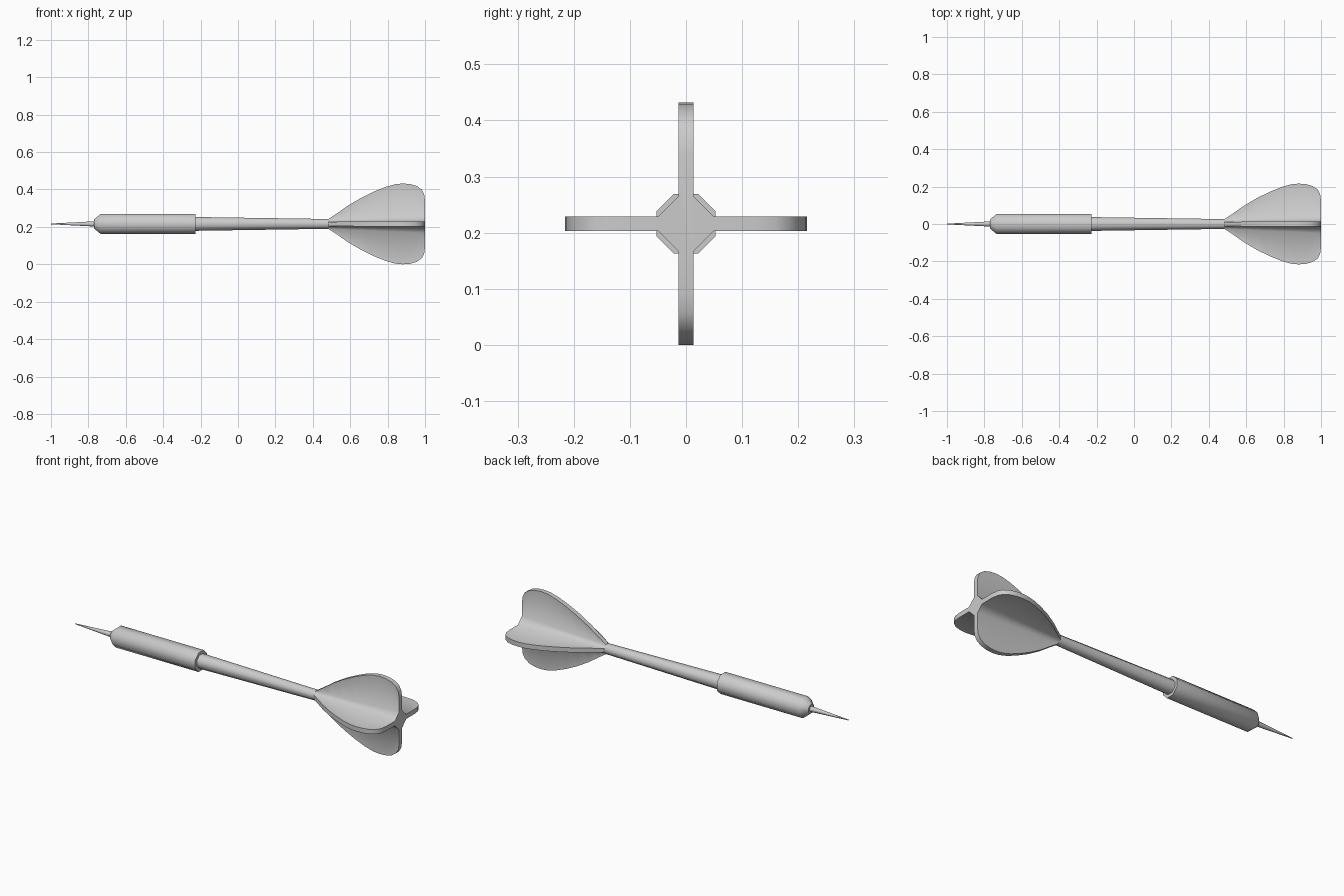
import bpy, bmesh, math

if "Cube" in bpy.data.objects:
    bpy.data.objects.remove(bpy.data.objects["Cube"])

AXIS_Z = 0.216


def loft(name, rings, angle=50):
    """Skin a list of (x, [(y, z), ...]) sections along x and cap both ends."""
    bm = bmesh.new()
    loops = [[bm.verts.new((x, y, z + AXIS_Z)) for y, z in pts] for x, pts in rings]
    n = len(loops[0])
    for a, b in zip(loops, loops[1:]):
        for i in range(n):
            j = (i + 1) % n
            bm.faces.new((a[i], a[j], b[j], b[i]))
    bm.faces.new(loops[0])
    bm.faces.new(loops[-1])
    bmesh.ops.recalc_face_normals(bm, faces=bm.faces)
    mesh = bpy.data.meshes.new(name)
    bm.to_mesh(mesh)
    bm.free()
    obj = bpy.data.objects.new(name, mesh)
    bpy.context.collection.objects.link(obj)
    bpy.ops.object.select_all(action='DESELECT')
    obj.select_set(True)
    bpy.context.view_layer.objects.active = obj
    bpy.ops.object.shade_smooth_by_angle(angle=math.radians(angle))
    return obj


def octagon(apothem):
    r = apothem / math.cos(math.pi / 8)
    return [(r * math.cos(math.pi / 8 + k * math.pi / 4),
             r * math.sin(math.pi / 8 + k * math.pi / 4)) for k in range(8)]


def turned(name, profile):
    return loft(name, [(x, octagon(r)) for x, r in profile])


def cross(r, c, t):
    """Four-finned section: fin reach r, chamfered core c, half thickness t."""
    pts = []
    p = [(r, -t), (r, t), (c, t), (t, c)]
    for _ in range(4):
        pts += p
        p = [(-z, y) for y, z in p]
    return pts


# Needle, grip and shaft
turned("point", [(-1.0, 0.002), (-0.88, 0.008), (-0.765, 0.014)])
turned("barrel", [(-0.77, 0.024), (-0.735, 0.053), (-0.227, 0.053)])
turned("shaft", [(-0.235, 0.037), (0.495, 0.026)])

# Flight with four rounded fins
outline = [(0.485, 0.027), (0.53, 0.057), (0.59, 0.099), (0.66, 0.14),
           (0.73, 0.174), (0.79, 0.198), (0.84, 0.212), (0.88, 0.216),
           (0.92, 0.213), (0.955, 0.203), (0.982, 0.184), (0.995, 0.16),
           (1.0, 0.125)]
sections = []
for x, r in outline:
    f = (x - 0.485) / 0.515
    sections.append((x, cross(r, 0.026 + 0.023 * f, 0.011 + 0.002 * min(1, 3 * f))))
loft("flight", sections)
